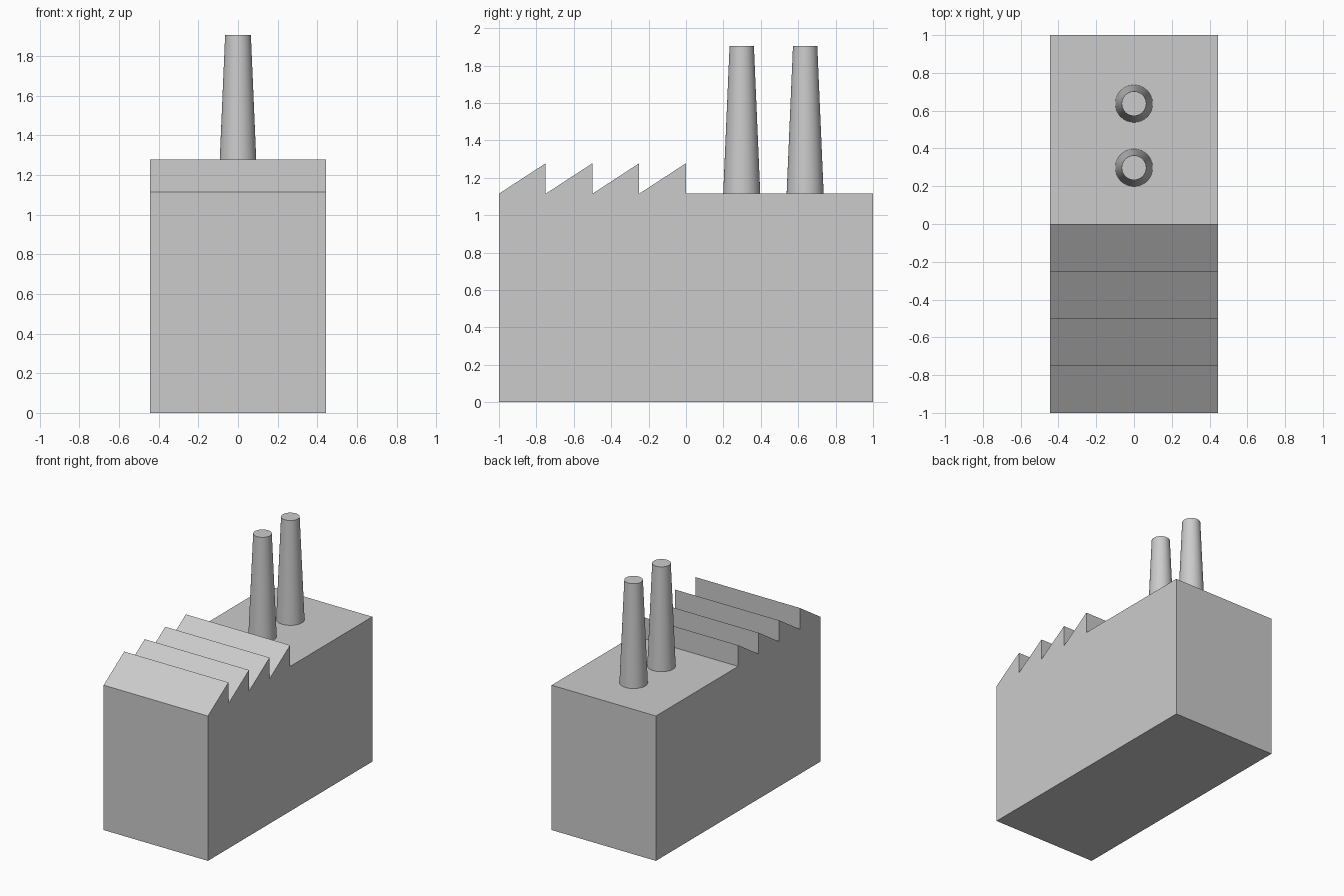
import bpy, bmesh, math

if "Cube" in bpy.data.objects:
    bpy.data.objects.remove(bpy.data.objects["Cube"])

HALF_W = 0.444      # half width of the building
ROOF = 1.115        # flat roof height
PEAK = 1.278        # sawtooth ridge height
TOP = 1.906         # chimney top
TEETH = 4


def extruded_hall(name, profile, half_w):
    """Extrude a (y, z) outline symmetrically along x."""
    bm = bmesh.new()
    face = bm.faces.new([bm.verts.new((-half_w, y, z)) for y, z in profile])
    ext = bmesh.ops.extrude_face_region(bm, geom=[face], use_keep_orig=True)
    moved = [v for v in ext["geom"] if isinstance(v, bmesh.types.BMVert)]
    bmesh.ops.translate(bm, verts=moved, vec=(2 * half_w, 0, 0))
    bmesh.ops.recalc_face_normals(bm, faces=bm.faces)
    mesh = bpy.data.meshes.new(name)
    bm.to_mesh(mesh)
    bm.free()
    obj = bpy.data.objects.new(name, mesh)
    bpy.context.collection.objects.link(obj)
    return obj


def chimney(name, y):
    """Tapered stack standing on the flat roof."""
    bpy.ops.mesh.primitive_cone_add(vertices=64, radius1=0.099, radius2=0.065,
                                    depth=TOP - ROOF,
                                    location=(0, y, (TOP + ROOF) / 2))
    bpy.context.object.name = name
    bpy.ops.object.shade_smooth_by_angle(angle=math.radians(30))


# Factory hall: flat rear roof, sawtooth front roof
step = 1.0 / TEETH
outline = [(-1, 0), (1, 0), (1, ROOF)]
for i in range(TEETH):
    ridge = -i * step
    outline += [(ridge, ROOF), (ridge, PEAK)]
outline.append((-1, ROOF))
extruded_hall("factory_hall", outline, HALF_W)

# Chimneys
chimney("front_chimney", 0.298)
chimney("rear_chimney", 0.637)
